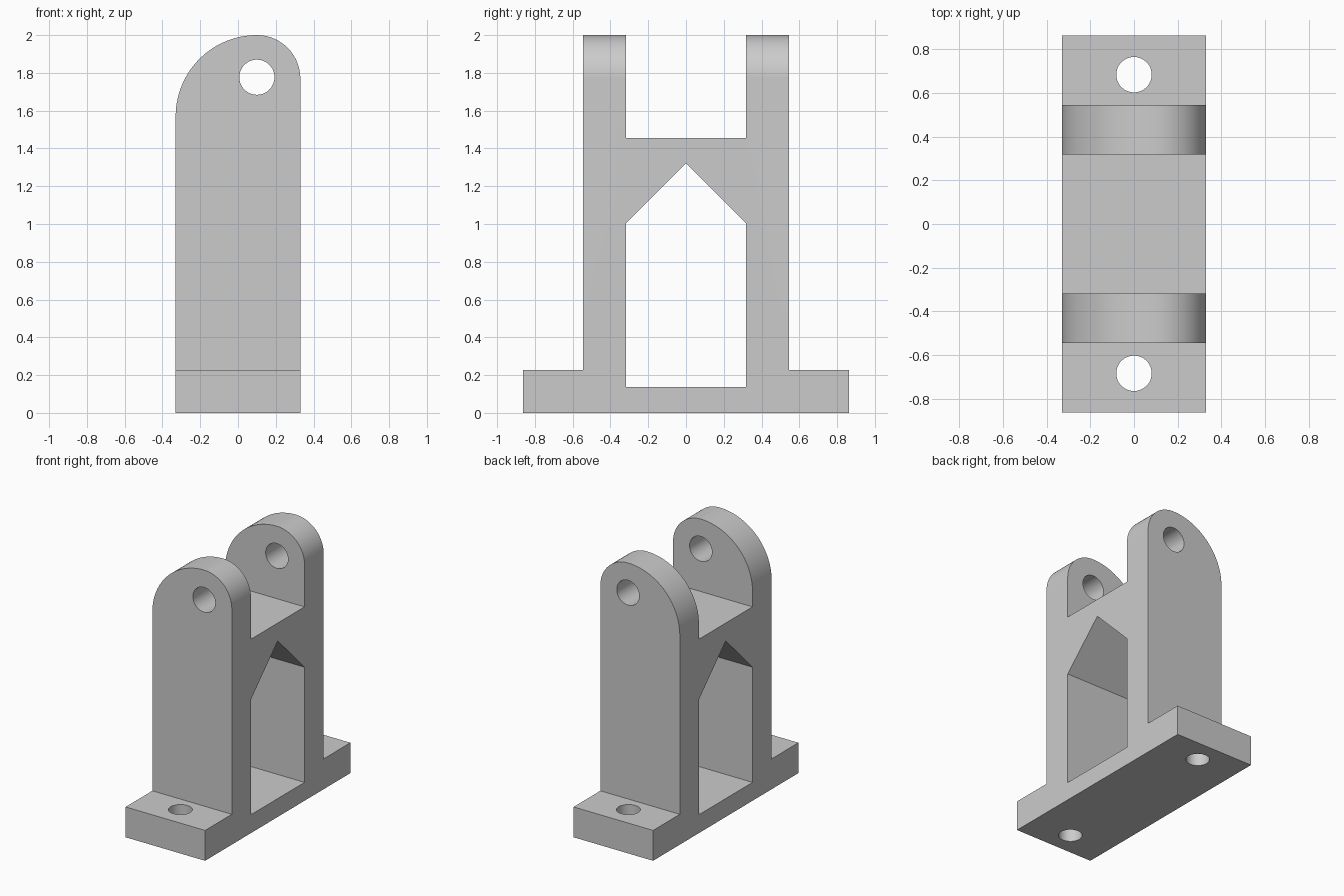
import bpy, bmesh, math
from mathutils import Vector

cube = bpy.data.objects.get("Cube")
if cube:
    bpy.data.objects.remove(cube, do_unlink=True)

HALF_W = 0.33                  # half width in x
BASE_Y, OUT_Y, IN_Y = 0.862, 0.545, 0.318
FOOT_Z, DECK_Z, TOP_Z = 0.228, 1.456, 2.0
PIN_X = 0.1

grey = bpy.data.materials.new("plain grey")
grey.use_nodes = True
colour = (0.6, 0.6, 0.6, 1)
grey.diffuse_color = colour
grey.node_tree.nodes["Principled BSDF"].inputs["Base Color"].default_value = colour


def prism(name, points, direction):
    """Extrude a closed 3D outline along a vector."""
    bm = bmesh.new()
    face = bm.faces.new([bm.verts.new(p) for p in points])
    new = bmesh.ops.extrude_face_region(bm, geom=[face])["geom"]
    bmesh.ops.translate(bm, vec=Vector(direction),
                        verts=[g for g in new if isinstance(g, bmesh.types.BMVert)])
    bmesh.ops.recalc_face_normals(bm, faces=bm.faces)
    mesh = bpy.data.meshes.new(name)
    bm.to_mesh(mesh)
    bm.free()
    mesh.materials.append(grey)
    obj = bpy.data.objects.new(name, mesh)
    bpy.context.collection.objects.link(obj)
    return obj


def arc(cx, cy, r, start, end, steps=40):
    angles = [math.radians(start + (end - start) * i / steps) for i in range(steps + 1)]
    return [(cx + r * math.cos(a), cy + r * math.sin(a)) for a in angles]


def apply_boolean(target, tool, operation):
    mod = target.modifiers.new(operation.title(), 'BOOLEAN')
    mod.operation = operation
    mod.solver = 'EXACT'
    mod.object = tool
    bpy.context.view_layer.objects.active = target
    bpy.ops.object.modifier_apply(modifier=mod.name)
    bpy.data.objects.remove(tool, do_unlink=True)


# Side profile: wide foot, two uprights, deck between them
half = [(IN_Y, DECK_Z), (IN_Y, TOP_Z), (OUT_Y, TOP_Z),
        (OUT_Y, FOOT_Z), (BASE_Y, FOOT_Z), (BASE_Y, 0)]
profile = half + [(-y, z) for y, z in reversed(half)]
bracket = prism("clevis_bracket", [(-HALF_W, y, z) for y, z in profile], (2 * HALF_W, 0, 0))

# Pointed window through the frame
window = [(-IN_Y, 0.138), (IN_Y, 0.138), (IN_Y, 1.003), (0, 1.322), (-IN_Y, 1.003)]
apply_boolean(bracket, prism("window_cutter", [(-1, y, z) for y, z in window], (2, 0, 0)),
              'DIFFERENCE')

# Lug corners: cut away outside a large arc (left) and a small arc (right)
for side in (-1, 1):
    r = HALF_W - side * PIN_X
    curve = arc(PIN_X, TOP_Z - r, r, 90, 0 if side > 0 else 180)
    outline = [(PIN_X, 2.2), *curve, (side * 0.6, TOP_Z - r), (side * 0.6, 2.2)]
    apply_boolean(bracket, prism("corner_cutter", [(x, -1, z) for x, z in outline], (0, 2, 0)),
                  'DIFFERENCE')

# Pin bore through both lugs
bore = arc(PIN_X, 1.777, 0.093, 0, 360, 64)[:-1]
apply_boolean(bracket, prism("bore_cutter", [(x, -1, z) for x, z in bore], (0, 2, 0)),
              'DIFFERENCE')

# Bolt holes in the foot
for side in (-1, 1):
    hole = arc(0, side * 0.683, 0.081, 0, 360, 64)[:-1]
    apply_boolean(bracket, prism("bolt_cutter", [(x, y, -0.1) for x, y in hole], (0, 0, 0.5)),
                  'DIFFERENCE')

# Crisp edges, smooth curved faces
bpy.ops.object.select_all(action='DESELECT')
bracket.select_set(True)
bpy.context.view_layer.objects.active = bracket
bpy.ops.object.shade_smooth_by_angle(angle=math.radians(30))
